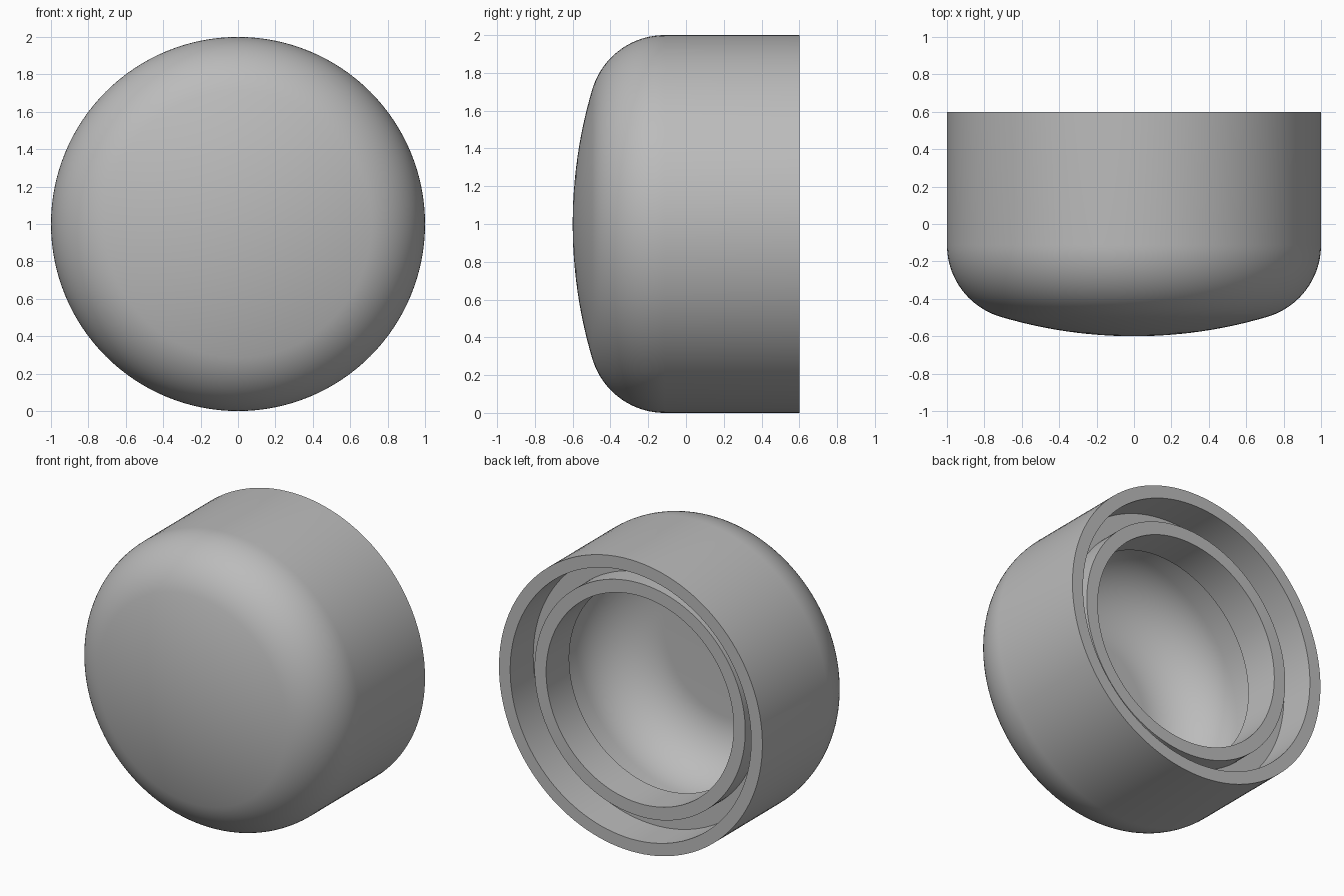
import bpy, bmesh, math
from mathutils import Matrix, Vector

cube = bpy.data.objects.get("Cube")
if cube:
    bpy.data.objects.remove(cube, do_unlink=True)

SEGMENTS = 128


def arc(centre, radius, start, end, steps):
    """Points (radius from axis, y) on an arc; angle 0 points outward, -90 to the front."""
    points = []
    for i in range(steps + 1):
        a = math.radians(start + (end - start) * i / steps)
        points.append((centre[0] + radius * math.cos(a), centre[1] + radius * math.sin(a)))
    return points


def revolve(name, profile, material):
    """Turn a profile that starts and ends on the axis into a closed solid."""
    bm = bmesh.new()
    verts = [bm.verts.new((r, y, 1)) for r, y in profile]
    edges = [bm.edges.new(pair) for pair in zip(verts, verts[1:])]
    bmesh.ops.spin(bm, geom=verts + edges, cent=(0, 0, 1), axis=(0, 1, 0),
                   angle=math.tau, steps=SEGMENTS, use_duplicate=False)
    bmesh.ops.remove_doubles(bm, verts=bm.verts, dist=0.0001)
    bmesh.ops.recalc_face_normals(bm, faces=bm.faces)
    mesh = bpy.data.meshes.new(name)
    bm.to_mesh(mesh)
    bm.free()
    mesh.materials.append(material)
    obj = bpy.data.objects.new(name, mesh)
    bpy.context.collection.objects.link(obj)
    bpy.ops.object.select_all(action="DESELECT")
    obj.select_set(True)
    bpy.context.view_layer.objects.active = obj
    bpy.ops.object.shade_smooth_by_angle(angle=math.radians(30))
    return obj


grey = bpy.data.materials.new("plain grey")
grey.use_nodes = True
colour = (0.5, 0.5, 0.5, 1)
grey.diffuse_color = colour
grey.node_tree.nodes["Principled BSDF"].inputs["Base Color"].default_value = colour

# Outer shell: shallow domed front, rounded shoulder, straight side
dome_radius, shoulder = 2.5, 0.4
dome_y = dome_radius - 0.6
shoulder_y = dome_y - math.sqrt((dome_radius - shoulder) ** 2 - (1 - shoulder) ** 2)
tangent = math.degrees(math.asin((1 - shoulder) / (dome_radius - shoulder))) - 90
profile = arc((0, dome_y), dome_radius, -90, tangent, 12)
profile += arc((1 - shoulder, shoulder_y), shoulder, tangent, 0, 20)[1:]

# Back rim, groove, raised ring and the ledge behind it
profile += [(1, 0.6), (0.915, 0.6), (0.915, 0.35), (0.8, 0.35),
            (0.8, 0.5), (0.712, 0.5), (0.712, 0.25), (0.9, 0.25)]

# Hollow inside with a rounded corner and a flat floor
profile += arc((0.5, -0.08), 0.4, 0, -90, 20)
profile.append((0, -0.48))
profile[0] = (0, -0.6)

revolve("round_cap", profile, grey)
